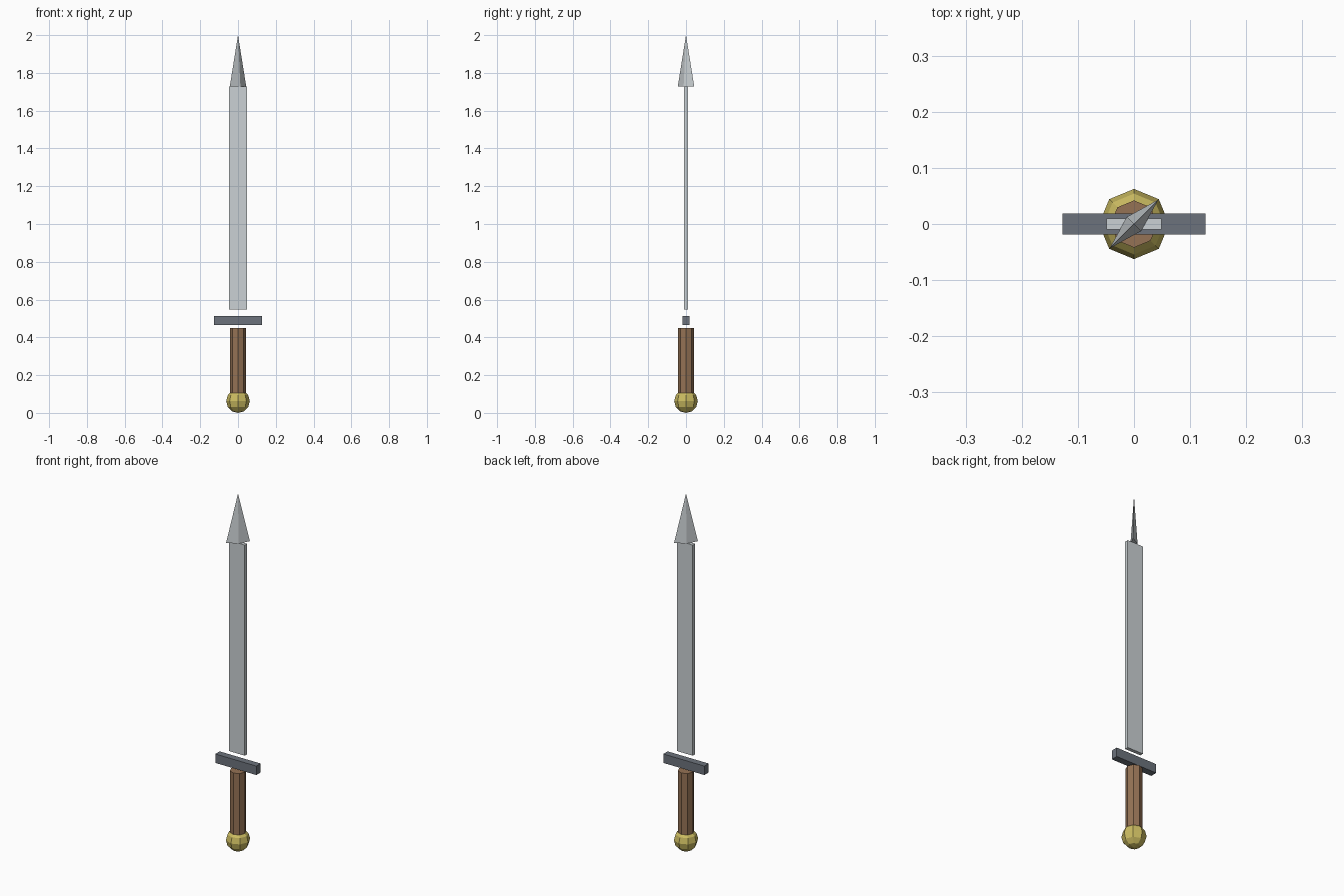
import bpy, math

if "Cube" in bpy.data.objects:
    bpy.data.objects.remove(bpy.data.objects["Cube"])

def material(name, rgb):
    m = bpy.data.materials.new(name)
    m.diffuse_color = (*rgb, 1.0)
    m.use_nodes = True
    m.node_tree.nodes["Principled BSDF"].inputs["Base Color"].default_value = m.diffuse_color
    return m

steel = material("steel", (0.60, 0.64, 0.66))
dark_steel = material("dark_steel", (0.15, 0.17, 0.20))
wood = material("wood", (0.30, 0.17, 0.09))
brass = material("brass", (0.60, 0.50, 0.12))

def finish(name, mat):
    ob = bpy.context.object
    ob.name = name
    ob.data.materials.append(mat)
    return ob

def box(name, size, z, mat):
    bpy.ops.mesh.primitive_cube_add(size=1, location=(0, 0, z))
    bpy.context.object.scale = size
    return finish(name, mat)

# Faceted ball pommel
bpy.ops.mesh.primitive_uv_sphere_add(segments=8, ring_count=6, radius=0.0625,
                                     location=(0, 0, 0.0625))
finish("pommel", brass)

# Octagonal grip, a corner on each axis
bpy.ops.mesh.primitive_cylinder_add(vertices=8, radius=0.042, depth=0.35,
                                    location=(0, 0, 0.275))
finish("grip", wood)

# Cross guard and blade, floating with small gaps
box("guard", (0.254, 0.038, 0.05), 0.489, dark_steel)
box("blade", (0.0975, 0.02, 1.18), 1.138, steel)

# Flattened four-sided tip, turned diagonally across the blade
bpy.ops.mesh.primitive_cone_add(vertices=4, radius1=0.0615, radius2=0, depth=0.272,
                                location=(0, 0, 1.864),
                                rotation=(0, 0, math.radians(45)))
tip = finish("blade_tip", steel)
tip.scale = (1, 0.29, 1)
